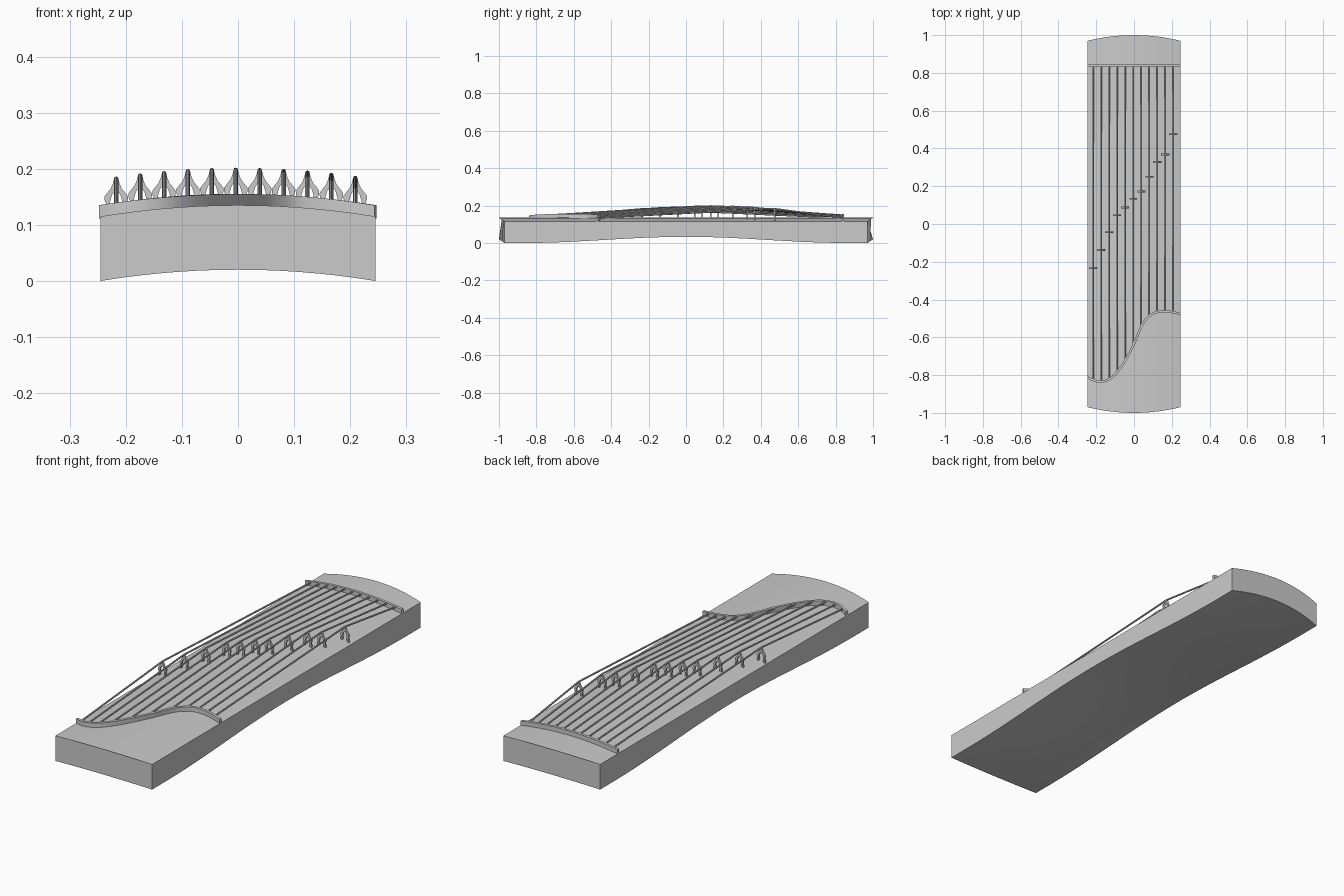
import bpy, bmesh, math

if "Cube" in bpy.data.objects:
    bpy.data.objects.remove(bpy.data.objects["Cube"])

HALF = 0.245


def deck(x):
    """Height of the arched soundboard."""
    return 0.115 + 0.02 * (1 - (x / HALF) ** 2)


def finish(name, bm, smooth=True):
    bmesh.ops.recalc_face_normals(bm, faces=bm.faces)
    me = bpy.data.meshes.new(name)
    bm.to_mesh(me)
    bm.free()
    ob = bpy.data.objects.new(name, me)
    bpy.context.collection.objects.link(ob)
    if smooth:
        bpy.ops.object.select_all(action='DESELECT')
        bpy.context.view_layer.objects.active = ob
        ob.select_set(True)
        bpy.ops.object.shade_smooth_by_angle(angle=math.radians(30))
    return ob


def loft(name, rings):
    """Skin a list of closed rings and cap both ends."""
    bm = bmesh.new()
    vs = [[bm.verts.new(p) for p in r] for r in rings]
    n = len(rings[0])
    for a, b in zip(vs, vs[1:]):
        for i in range(n):
            j = (i + 1) % n
            bm.faces.new((a[i], a[j], b[j], b[i]))
    bm.faces.new(vs[0])
    bm.faces.new(vs[-1][::-1])
    return finish(name, bm)


# Hollow-bellied body: arched across, underside arched lengthwise, bowed ends
NX, NY = 20, 32
rings = []
for j in range(NY + 1):
    t = -1 + 2 * j / NY
    belly = 0.033 * (1 + math.cos(math.pi * min(1, abs(t) / 0.9))) / 2
    top, bottom = [], []
    for i in range(NX + 1):
        x = -HALF + 2 * HALF * i / NX
        bow = 1 - (x / HALF) ** 2
        y = t * (0.97 + 0.03 * bow)
        top.append((x, y, deck(x)))
        bottom.append((x, y, 0.02 * bow + belly))
    rings.append(top + bottom[::-1])
loft("body", rings)

# S-shaped end bridge path, smoothed with Catmull-Rom interpolation
S = [(-0.245, -0.812), (-0.21, -0.829), (-0.17, -0.834), (-0.125, -0.818),
     (-0.085, -0.78), (-0.045, -0.72), (0.0, -0.635), (0.04, -0.54),
     (0.075, -0.493), (0.11, -0.47), (0.16, -0.463), (0.2, -0.466), (0.245, -0.476)]


def spline(pts, steps):
    ext = [pts[0]] + pts + [pts[-1]]
    out = []
    for a, b, c, d in zip(ext, ext[1:], ext[2:], ext[3:]):
        for k in range(steps):
            t = k / steps
            out.append(tuple(0.5 * (2 * q + (r - p) * t + (2 * p - 5 * q + 4 * r - s) * t * t
                                    + (3 * q - p - 3 * r + s) * t ** 3)
                             for p, q, r, s in zip(a, b, c, d)))
    return out + [pts[-1]]


def rail(name, path, width=0.012, height=0.02):
    """Low wall following a path over the soundboard."""
    rings = []
    for i, (x, y) in enumerate(path):
        a, b = path[max(0, i - 1)], path[min(len(path) - 1, i + 1)]
        dx, dy = b[0] - a[0], b[1] - a[1]
        n = math.hypot(dx, dy)
        ox, oy = -dy / n * width / 2, dx / n * width / 2
        z = deck(x)
        rings.append([(x + ox, y + oy, z - 0.004), (x + ox, y + oy, z + height),
                      (x - ox, y - oy, z + height), (x - ox, y - oy, z - 0.004)])
    loft(name, rings)


s_path = spline(S, 4)
TAIL_Y = 0.839
rail("curved_bridge", s_path)
rail("tail_bridge", [(-HALF + 2 * HALF * i / 20, TAIL_Y) for i in range(21)])


def s_y(x):
    for (x0, y0), (x1, y1) in zip(s_path, s_path[1:]):
        if x0 <= x <= x1:
            return y0 + (y1 - y0) * (x - x0) / (x1 - x0)


# Movable A-shaped bridges, half profile mirrored: outer edge then inner edge
OUTER = [(0.0035, 0.064), (0.006, 0.054), (0.01, 0.045), (0.0165, 0.037), (0.021, 0.031),
         (0.0205, 0.024), (0.018, 0.018), (0.019, 0.008), (0.022, -0.004)]
INNER = [(0.012, -0.004), (0.0115, 0.01), (0.011, 0.022), (0.0075, 0.034), (0.0, 0.044)]


def movable_bridge(name, cx, cy, thick=0.009):
    half = OUTER + INNER
    prof = half + [(-x, z) for x, z in half[-2::-1]]
    bm = bmesh.new()
    face = bm.faces.new([bm.verts.new((cx + x, cy - thick / 2, deck(cx) + z)) for x, z in prof])
    geo = bmesh.ops.extrude_face_region(bm, geom=[face])["geom"]
    bmesh.ops.translate(bm, vec=(0, thick, 0),
                        verts=[v for v in geo if isinstance(v, bmesh.types.BMVert)])
    finish(name, bm)


# Strings bent over the movable bridges
BRIDGE_Y = [-0.235, -0.138, -0.043, 0.047, 0.087, 0.133, 0.172, 0.25, 0.328, 0.368, 0.475]
R = 0.004
for i, by in enumerate(BRIDGE_Y):
    x = -0.217 + 0.0426 * i
    z = deck(x)
    movable_bridge(f"movable_bridge_{i + 1}", x, by)
    path = [(s_y(x), z + 0.014), (by, z + 0.063), (TAIL_Y - 0.004, z + 0.014)]
    loft(f"string_{i + 1}",
         [[(x + R * math.cos(k * math.pi / 4), y, h + R * math.sin(k * math.pi / 4))
           for k in range(8)] for y, h in path])
